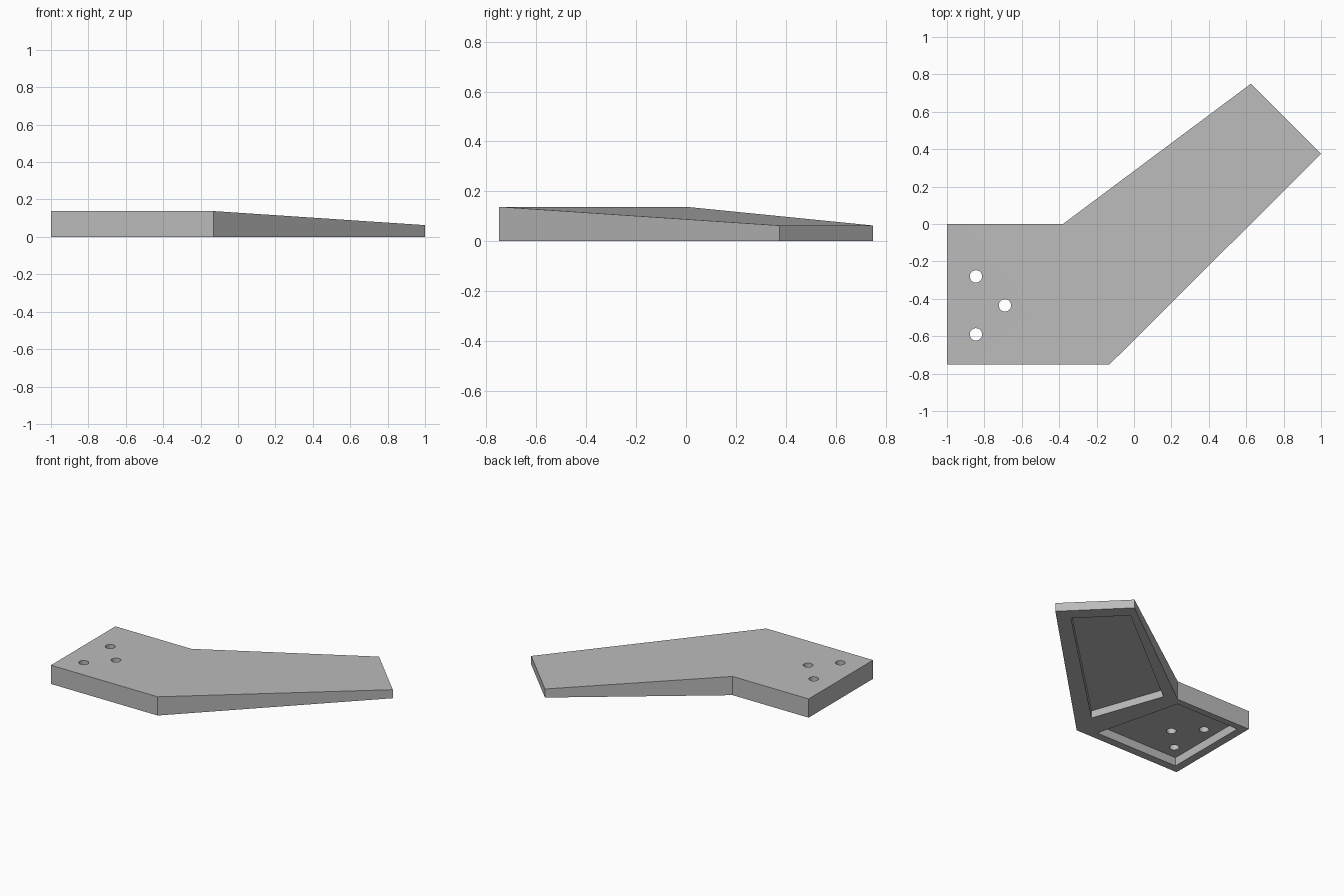
import bpy, bmesh, math

if "Cube" in bpy.data.objects:
    bpy.data.objects.remove(bpy.data.objects["Cube"], do_unlink=True)

GREY = (0.5, 0.5, 0.5, 1)
mat = bpy.data.materials.new("plain grey")
mat.use_nodes = True
mat.diffuse_color = GREY
mat.node_tree.nodes["Principled BSDF"].inputs["Base Color"].default_value = GREY


def mesh_object(name, bm):
    bmesh.ops.recalc_face_normals(bm, faces=bm.faces[:])
    mesh = bpy.data.meshes.new(name)
    bm.to_mesh(mesh)
    bm.free()
    mesh.materials.append(mat)
    obj = bpy.data.objects.new(name, mesh)
    bpy.context.collection.objects.link(obj)
    return obj


def prism(name, outline, low, high):
    """Closed straight-sided solid over an outline."""
    bm = bmesh.new()
    bottom = [bm.verts.new((x, y, low)) for x, y in outline]
    top = [bm.verts.new((x, y, high)) for x, y in outline]
    bm.faces.new(bottom)
    bm.faces.new(top)
    for i in range(len(outline)):
        j = (i + 1) % len(outline)
        bm.faces.new((bottom[i], bottom[j], top[j], top[i]))
    return mesh_object(name, bm)


def angled_plate(name, base, arm_tip, thick, thin):
    """Flat base, then an arm whose top slopes down to a thin tip.
    The last two base points are the elbow line, shared with the arm."""
    bm = bmesh.new()
    outline = base[:3] + arm_tip + base[3:]
    heights = [thin if p in arm_tip else thick for p in outline]
    low = [bm.verts.new((x, y, 0)) for x, y in outline]
    up = [bm.verts.new((x, y, h)) for (x, y), h in zip(outline, heights)]
    for ring in (low, up):
        bm.faces.new((ring[0], ring[1], ring[2], ring[5]))
        bm.faces.new((ring[2], ring[3], ring[4], ring[5]))
    for i in range(6):
        j = (i + 1) % 6
        bm.faces.new((low[i], low[j], up[j], up[i]))
    return mesh_object(name, bm)


# Main body
body = angled_plate(
    "angled_bracket",
    [(-1, 0), (-1, -0.75), (-0.13, -0.75), (-0.38, 0)],
    [(1, 0.375), (0.625, 0.75)],
    0.138, 0.063)

# Hollows under the base and the arm
cutters = [
    prism("base_pocket", [(-0.94, -0.05), (-0.94, -0.69), (-0.26, -0.69), (-0.42, -0.05)],
          -0.1, 0.0625),
    prism("arm_pocket", [(-0.285, -0.035), (-0.10, -0.56), (0.86, 0.37), (0.58, 0.655)],
          -0.1, 0.054),
]

# Three screw holes through the base
for n, (x, y) in enumerate([(-0.845, -0.28), (-0.69, -0.435), (-0.845, -0.59)]):
    ring = [(x + 0.033 * math.cos(a), y + 0.033 * math.sin(a))
            for a in (math.tau * k / 32 for k in range(32))]
    cutters.append(prism(f"screw_hole_{n + 1}", ring, -0.2, 0.3))

# Cut the hollows and holes, then bake the result
for cutter in cutters:
    mod = body.modifiers.new(cutter.name, "BOOLEAN")
    mod.operation = "DIFFERENCE"
    mod.solver = "EXACT"
    mod.object = cutter
    cutter.hide_render = True

bpy.context.view_layer.update()
graph = bpy.context.evaluated_depsgraph_get()
cut_mesh = bpy.data.meshes.new_from_object(body.evaluated_get(graph))
body.modifiers.clear()
body.data = cut_mesh
for cutter in cutters:
    bpy.data.objects.remove(cutter, do_unlink=True)

# Smooth hole walls, crisp edges elsewhere
bpy.ops.object.select_all(action="DESELECT")
body.select_set(True)
bpy.context.view_layer.objects.active = body
bpy.ops.object.shade_smooth_by_angle(angle=math.radians(20))
